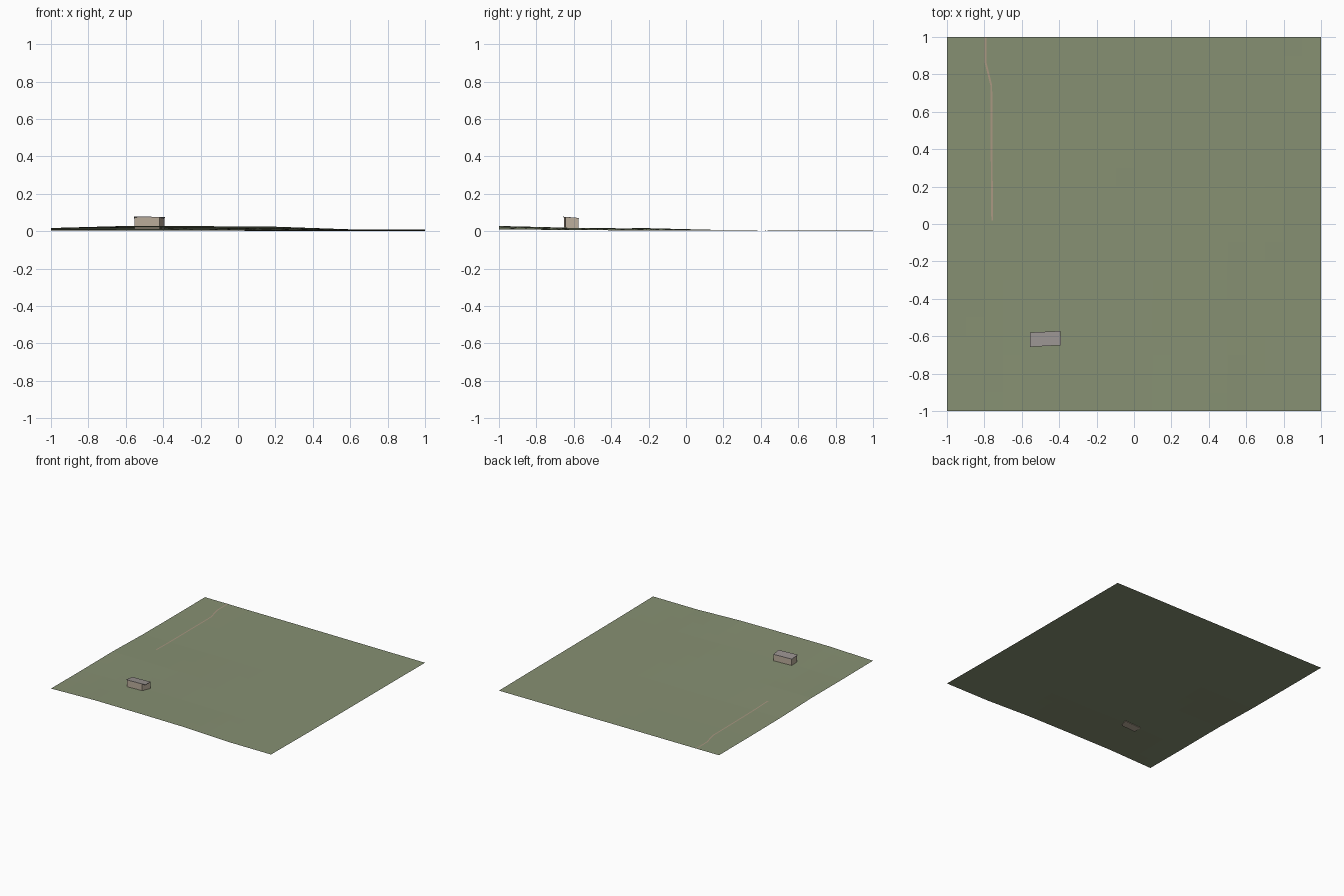
import bpy, bmesh, math

if "Cube" in bpy.data.objects:
    bpy.data.objects.remove(bpy.data.objects["Cube"])

# Coarse height samples: rows y = -1..1, columns x = -1..1
H = [[17, 28, 27, 24, 10, 10],
     [15, 18, 17, 12, 7, 6],
     [16, 14, 11, 8, 5, 4],
     [6, 5, 5, 4, 3, 3],
     [4, 3, 3, 3, 2, 2],
     [4, 3, 3, 2, 1, 0]]


def height(x, y):
    u, v = (x + 1) * 2.5, (y + 1) * 2.5
    i, j = min(int(u), 4), min(int(v), 4)
    s, t = u - i, v - j
    low = H[j][i] * (1 - s) + H[j][i + 1] * s
    high = H[j + 1][i] * (1 - s) + H[j + 1][i + 1] * s
    return (low * (1 - t) + high * t) / 1000


def material(name, rgb):
    m = bpy.data.materials.new(name)
    m.diffuse_color = (*rgb, 1)
    m.use_nodes = True
    m.node_tree.nodes["Principled BSDF"].inputs["Base Color"].default_value = m.diffuse_color
    return m


def finish(name, bm, mat):
    me = bpy.data.meshes.new(name)
    bm.to_mesh(me)
    bm.free()
    ob = bpy.data.objects.new(name, me)
    me.materials.append(mat)
    bpy.context.collection.objects.link(ob)
    return ob


def prism(name, outline, bottom, top, mat):
    """Closed prism over a plan outline; bottom and top are functions of y."""
    bm = bmesh.new()
    lo = [bm.verts.new((x, y, bottom(y))) for x, y in outline]
    hi = [bm.verts.new((x, y, top(y))) for x, y in outline]
    bm.faces.new(lo[::-1])
    bm.faces.new(hi)
    n = len(outline)
    for i in range(n):
        k = (i + 1) % n
        bm.faces.new((lo[i], lo[k], hi[k], hi[i]))
    return finish(name, bm, mat)


# Gently rolling ground sheet
bm = bmesh.new()
bmesh.ops.create_grid(bm, x_segments=20, y_segments=20, size=1)
for v in bm.verts:
    v.co.z = height(v.co.x, v.co.y)
finish("ground", bm, material("grass", (0.24, 0.28, 0.17)))

# Narrow path draped over the ground
path = [(-0.795, 1), (-0.793, 0.86), (-0.763, 0.74), (-0.762, 0.5), (-0.76, 0.2), (-0.758, 0.02)]
bm = bmesh.new()
rows = []
for (x0, y0), (x1, y1) in zip(path, path[1:]):
    for k in range(4):
        x, y = x0 + (x1 - x0) * k / 4, y0 + (y1 - y0) * k / 4
        rows.append((x, y))
rows.append(path[-1])
pairs = [[bm.verts.new((x + d, y, height(x + d, y) + 0.0008)) for d in (-0.005, 0.005)] for x, y in rows]
for a, b in zip(pairs, pairs[1:]):
    bm.faces.new((a[0], b[0], b[1], a[1]))
finish("path", bm, material("dirt", (0.40, 0.31, 0.22)))


# Small hut with a slanted end wall and a single-pitch roof
def roof_z(y):
    return 0.0745 - (y + 0.655) * 0.08


prism("hut_walls", [(-0.553, -0.652), (-0.42, -0.644), (-0.394, -0.574), (-0.553, -0.582)],
      lambda y: 0.013, roof_z, material("plaster", (0.50, 0.42, 0.33)))
prism("hut_roof", [(-0.556, -0.657), (-0.389, -0.648), (-0.393, -0.572), (-0.556, -0.58)],
      roof_z, lambda y: roof_z(y) + 0.003, material("roofing", (0.32, 0.29, 0.28)))
